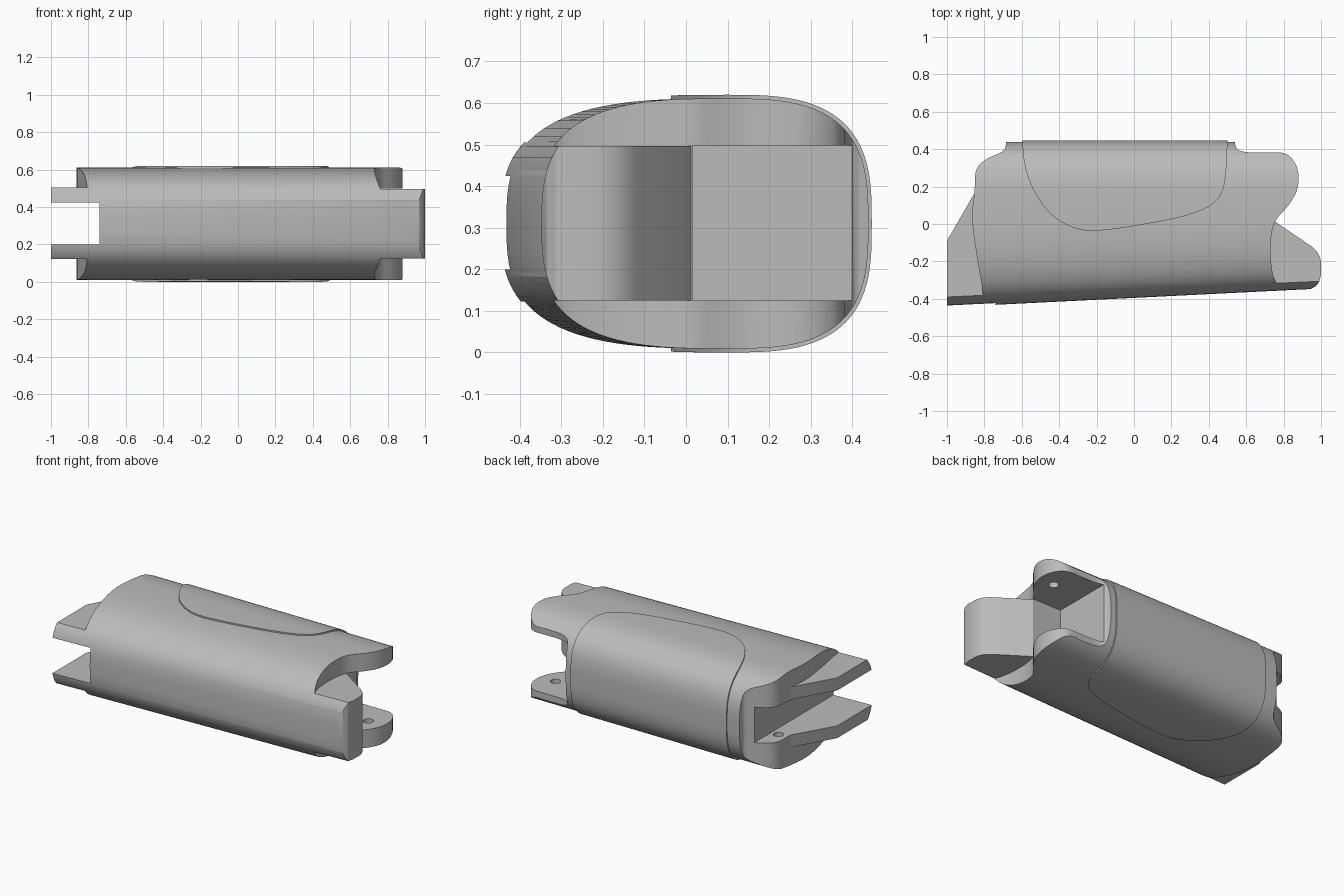
import bpy, bmesh, math

cube = bpy.data.objects.get("Cube")
if cube:
    bpy.data.objects.remove(cube, do_unlink=True)

# One plain grey plastic
grey = bpy.data.materials.new("grey_plastic")
grey.use_nodes = True
colour = (0.5, 0.5, 0.5, 1)
grey.diffuse_color = colour
grey.node_tree.nodes["Principled BSDF"].inputs["Base Color"].default_value = colour

MID_Z, AXIS_Y = 0.31, 0.1


def loft(name, rings):
    """Closed solid skinned over rings that have equal point counts."""
    bm = bmesh.new()
    loops = [[bm.verts.new(p) for p in ring] for ring in rings]
    n = len(loops[0])
    for a, b in zip(loops, loops[1:]):
        for i in range(n):
            j = (i + 1) % n
            bm.faces.new((a[i], a[j], b[j], b[i]))
    bm.faces.new(loops[0])
    bm.faces.new(loops[-1])
    bmesh.ops.recalc_face_normals(bm, faces=bm.faces[:])
    mesh = bpy.data.meshes.new(name)
    bm.to_mesh(mesh)
    bm.free()
    mesh.materials.append(grey)
    obj = bpy.data.objects.new(name, mesh)
    bpy.context.collection.objects.link(obj)
    return obj


def soft(points, rounds=2):
    """Corner-cutting smoothing of a closed outline."""
    for _ in range(rounds):
        out = []
        for (ax, ay), (bx, by) in zip(points, points[1:] + points[:1]):
            out += [(ax * .75 + bx * .25, ay * .75 + by * .25),
                    (ax * .25 + bx * .75, ay * .25 + by * .75)]
        points = out
    return points


def prism(name, outline, z0, z1):
    return loft(name, [[(x, y, z) for x, y in outline] for z in (z0, z1)])


def box(name, x0, x1, y0, y1, z0, z1):
    return prism(name, [(x0, y0), (x1, y0), (x1, y1), (x0, y1)], z0, z1)


def tapered_hull(name, back, half_height, grow):
    """Rounded section running along x, its front side tapering."""
    rings = []
    for x in (-1.2, 1.2):
        front = -0.445 + 0.05 * (x + 1) - grow
        ring = []
        for i in range(112):
            t = math.tau * i / 112
            c, s = math.cos(t), math.sin(t)
            reach = back - AXIS_Y if c > 0 else AXIS_Y - front
            y = AXIS_Y + math.copysign(abs(c) ** (2 / 3), c) * reach
            z = MID_Z + math.copysign(abs(s) ** (2 / 3), s) * half_height
            ring.append((x, y, z))
        rings.append(ring)
    return loft(name, rings)


def combine(obj, other, operation):
    mod = obj.modifiers.new(operation, "BOOLEAN")
    mod.operation, mod.solver, mod.object = operation, "EXACT", other
    bpy.context.view_layer.objects.active = obj
    bpy.ops.object.modifier_apply(modifier=mod.name)
    bpy.data.objects.remove(other, do_unlink=True)


def finish(obj):
    bpy.ops.object.select_all(action="DESELECT")
    obj.select_set(True)
    bpy.context.view_layer.objects.active = obj
    bpy.ops.object.shade_smooth_by_angle(angle=math.radians(30))


# Plan outline of the main shell with its rounded hinge ears
left_side = [(-.68, .7), (-.68, .42), (-.70, .385), (-.80, .345), (-.85, .29),
             (-.85, .19), (-.87, .04), (-.845, -.15), (-.80, -.40), (-.79, -.7)]
right_side = [(.81, -.7), (.80, -.36), (.75, -.31), (.73, -.2), (.73, -.08),
              (.75, .02), (.83, .10), (.88, .19), (.88, .30), (.82, .385),
              (.70, .38), (.56, .385), (.535, .43), (.515, .7)]
plan = prism("plan", soft(left_side + right_side), -.2, .8)

# Knuckle block at the right end and paired tongues at the left end
knuckle = prism("knuckle", [(.62, .015), (.75, .015), (.95, -.12), (.98, -.15),
                (.995, -.18), (1, -.21), (1, -.27), (.99, -.31), (.97, -.335),
                (.94, -.35), (.90, -.42), (.62, -.42)], .125, .497)
tongue = prism("tongue", [(-.70, .12), (-.85, .17), (-1, -.09), (-1, -.6),
               (-.70, -.6)], .122, .505)
combine(plan, knuckle, "UNION")
combine(plan, tongue, "UNION")

# Finger segment shell
shell = tapered_hull("segment_shell", .439, .301, 0)
combine(shell, plan, "INTERSECT")

# Hinge pocket between the right ears, and the slot through the left end
combine(shell, box("pocket", .555, 1.3, .016, .7, .1245, .4975), "DIFFERENCE")
combine(shell, box("slot", -1.3, -.74, -.8, .8, .2, .425), "DIFFERENCE")

# Blind pin holes across both hinge gaps
for px, py in ((-.79, .2), (.77, .21)):
    circle = [(px + .03 * math.cos(math.tau * i / 24),
               py + .03 * math.sin(math.tau * i / 24)) for i in range(24)]
    combine(shell, prism("pin_hole", circle, .06, .56), "DIFFERENCE")
finish(shell)

# Raised wraparound back cover
cover_plan = soft([(-.60, .8), (-.60, .40), (-.57, .24), (-.48, .08), (-.37, -.005),
                   (-.26, -.04), (-.12, -.03), (.05, -.003), (.25, .035),
                   (.40, .085), (.475, .16), (.495, .29), (.50, .44), (.50, .8)])
cover = tapered_hull("back_cover", .447, .31, .009)
combine(cover, prism("cover_plan", cover_plan, -.2, .8), "INTERSECT")
finish(cover)
